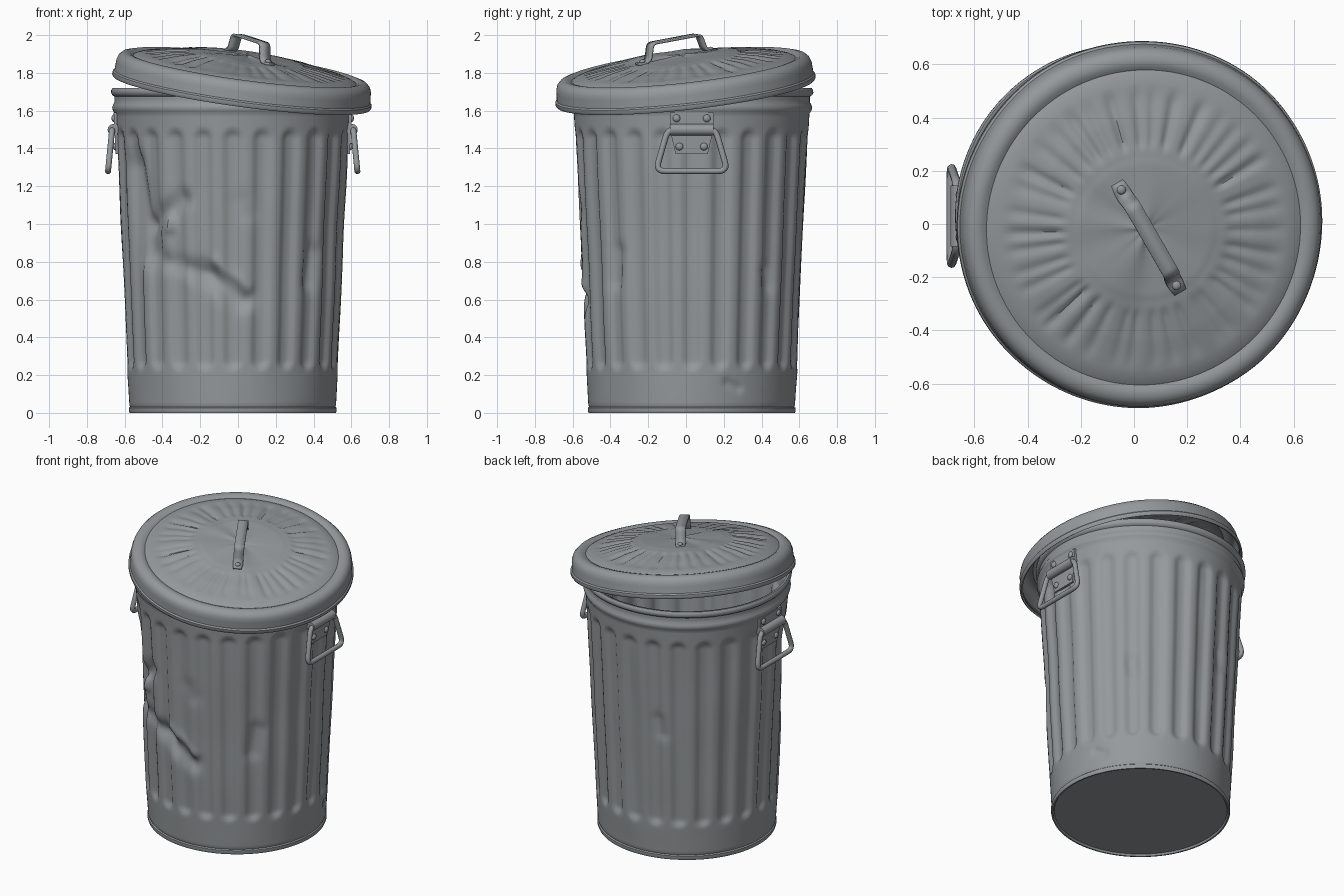
import bpy, bmesh, math, random
from math import sin, cos, pi, hypot, atan2, exp
from mathutils import Vector, Matrix, noise

cube = bpy.data.objects.get("Cube")
if cube:
    bpy.data.objects.remove(cube, do_unlink=True)

steel = bpy.data.materials.new("galvanised steel")
steel.use_nodes = True
COLOUR = (0.30, 0.32, 0.33, 1)
steel.diffuse_color = COLOUR
steel.node_tree.nodes["Principled BSDF"].inputs["Base Color"].default_value = COLOUR

AXIS = Vector((-0.028, 0.03, 0))     # centre line of the can
FLUTES = 24
SEGMENTS = FLUTES * 10


def finish(name, bm, matrix=Matrix(), thickness=0, angle=40):
    """Turn a bmesh into a shaded object."""
    bmesh.ops.recalc_face_normals(bm, faces=bm.faces)
    mesh = bpy.data.meshes.new(name)
    bm.to_mesh(mesh)
    bm.free()
    mesh.materials.append(steel)
    obj = bpy.data.objects.new(name, mesh)
    bpy.context.collection.objects.link(obj)
    obj.matrix_world = matrix
    if thickness:
        mod = obj.modifiers.new("sheet", "SOLIDIFY")
        mod.thickness, mod.offset = thickness, -1
    bpy.ops.object.select_all(action="DESELECT")
    bpy.context.view_layer.objects.active = obj
    obj.select_set(True)
    bpy.ops.object.shade_smooth_by_angle(angle=math.radians(angle))
    return obj


def revolve(name, profile, step, shift, matrix, thickness):
    """Lathe a profile, subdivided to step; shift(r, a, z) returns new (r, z)."""
    rows = []
    for (r0, z0), (r1, z1) in zip(profile, profile[1:]):
        n = max(1, round(hypot(r1 - r0, z1 - z0) / step))
        rows += [(r0 + (r1 - r0) * i / n, z0 + (z1 - z0) * i / n) for i in range(n)]
    rows.append(profile[-1])
    bm = bmesh.new()
    rings = []
    for r, z in rows:
        ring = []
        for i in range(SEGMENTS):
            a = 2 * pi * i / SEGMENTS
            rr, zz = shift(r, a, z)
            ring.append(bm.verts.new((rr * cos(a), rr * sin(a), zz)))
        rings.append(ring)
    for low, high in zip(rings, rings[1:]):
        for i in range(SEGMENTS):
            j = (i + 1) % SEGMENTS
            bm.faces.new((low[i], low[j], high[j], high[i]))
    # close whichever end meets the centre line
    tip = min((rings[0], rings[-1]), key=lambda k: hypot(k[0].co.x, k[0].co.y))
    bm.faces.new(tip)
    return finish(name, bm, matrix, thickness)


def smooth(t):
    t = min(1, max(0, t))
    return t * t * (3 - 2 * t)


def wrap(a):
    return (a + pi) % (2 * pi) - pi


# Dents: segment start and end as (arc from the front, height), width, depth
DENTS = [((-0.62, 1.30), (-0.52, 0.86), 0.10, 0.055),
         ((-0.50, 1.00), (-0.28, 1.13), 0.06, 0.032),
         ((-0.38, 0.80), (-0.12, 0.74), 0.06, 0.022),
         ((-0.16, 0.74), (0.06, 0.60), 0.07, 0.038),
         ((-0.36, 1.02), (-0.36, 0.98), 0.035, -0.02),
         ((-0.10, 0.80), (0.08, 0.66), 0.04, -0.014),
         ((0.50, 0.85), (0.47, 0.70), 0.06, 0.02),
         ((0.05, 1.12), (0.08, 1.06), 0.07, 0.010),
         ((1.40, 0.75), (1.42, 0.68), 0.05, 0.014),
         ((-1.70, 0.95), (-1.68, 0.86), 0.05, 0.015),
         ((1.15, 0.16), (1.22, 0.13), 0.03, 0.012)]


def shape_body(r, a, z):
    if r < 0.53 or z > 1.6 or z < 0.06:
        return r, z
    # pressed flutes with rounded ends
    pitch = 2 * pi / FLUTES
    off = ((a + pi / 2 + pitch / 2) % pitch - pitch / 2) * 0.6
    d = hypot(off, max(0, 0.28 - z, z - 1.45))
    flute = 0.02 * smooth((0.062 - d) / 0.045)
    # crumpled dents
    u = wrap(a + pi / 2) * 0.6
    push = 0
    for (u0, z0), (u1, z1), width, depth in DENTS:
        du, dz = u1 - u0, z1 - z0
        t = min(1, max(0, ((u - u0) * du + (z - z0) * dz) / (du * du + dz * dz)))
        d = hypot(u - u0 - t * du, z - z0 - t * dz) / width
        push += depth * exp(-d * d * 1.6)
    flute *= 1 - smooth(abs(push) / 0.06)
    wobble = 0.005 * noise.noise((u * 3, z * 2.5, cos(a)))
    wobble *= smooth((z - 0.06) / 0.2) * smooth((1.6 - z) / 0.2)
    return r - flute - push + wobble, z


# Can body with base roll, top bead and rolled lip
body_profile = [(0.02, 0.012), (0.53, 0.012), (0.537, 0), (0.546, 0), (0.55, 0.01),
                (0.55, 0.026), (0.543, 0.032), (0.547, 0.042), (0.556, 0.20),
                (0.618, 1.50), (0.624, 1.585), (0.634, 1.60), (0.638, 1.615),
                (0.634, 1.63), (0.626, 1.645), (0.626, 1.675), (0.638, 1.682),
                (0.644, 1.695), (0.643, 1.71), (0.635, 1.72), (0.622, 1.72)]
revolve("can_body", body_profile, 0.016, shape_body, Matrix.Translation(AXIS), 0.012)

# Tilted lid with irregular radial pleats
tilt = Vector((0, 0, 1)).rotation_difference(Vector((0.134, -0.11, 1)))
LID = Matrix.Translation((0.02, 0, 1.70)) @ tilt.to_matrix().to_4x4()
random.seed(4)
PLEATS = [(2 * pi * (i + random.uniform(-0.25, 0.25)) / 38, random.uniform(0.5, 1.2))
          for i in range(38)]


def shape_lid(r, a, z):
    direction = (cos(a) * 1.6, sin(a) * 1.6, r * 2)
    if r > 0.6:
        return r + 0.006 * noise.noise(direction), z
    band = smooth((r - 0.29) / 0.05) * smooth((0.55 - r) / 0.07)
    patch = 0.7 + 0.6 * noise.noise((cos(a) * 2, sin(a) * 2, 5))
    for centre, strength in PLEATS:
        d = wrap(a - centre)
        if abs(d) < 0.2:
            z -= 0.016 * band * strength * patch * exp(-(d / 0.042) ** 2)
    return r, z + 0.012 * noise.noise(direction) * smooth((0.6 - r) / 0.2)


lid_profile = [(0.676, 0.012), (0.676, 0), (0.686, -0.006), (0.693, 0.004), (0.692, 0.02),
               (0.684, 0.028), (0.68, 0.085), (0.672, 0.108), (0.655, 0.125),
               (0.63, 0.132), (0.61, 0.128), (0.595, 0.120), (0.58, 0.128),
               (0.55, 0.138), (0.42, 0.165), (0.30, 0.182), (0.275, 0.184),
               (0.25, 0.188), (0.02, 0.196)]
revolve("lid", lid_profile, 0.014, shape_lid, LID, 0.01)


def rounded(points, radius, closed=False):
    """Replace corners with short arcs."""
    pts = [Vector(p) for p in points]
    out = []
    for i, p in enumerate(pts):
        if not closed and i in (0, len(pts) - 1):
            out.append(p)
            continue
        before, after = pts[i - 1], pts[(i + 1) % len(pts)]
        s = p + (before - p).normalized() * radius
        e = p + (after - p).normalized() * radius
        for k in range(7):
            t = k / 6
            out.append(s * (1 - t) ** 2 + p * 2 * t * (1 - t) + e * t * t)
    return out


def rivet(name, radius, matrix):
    bm = bmesh.new()
    bmesh.ops.create_uvsphere(bm, u_segments=16, v_segments=8, radius=radius)
    bmesh.ops.scale(bm, vec=(1, 1, 0.6), verts=bm.verts)
    finish(name, bm, matrix)


# Lid strap handle, riveted at both feet
direction = Vector((0.21, -0.36, 0)).normalized()
side = Vector((-direction.y, direction.x, 0))
strap_base = LID @ Matrix.Translation((0.01, -0.03, 0.194)) @ Matrix(
    (direction, side, (0, 0, 1))).transposed().to_4x4()
path = rounded([(-0.24, 0, 0.004), (-0.18, 0, 0.004), (-0.155, 0, 0.10),
                (0.155, 0, 0.10), (0.18, 0, 0.004), (0.24, 0, 0.004)], 0.03)
bm = bmesh.new()
previous = None
for p in path:
    half = 0.031 - 0.006 * smooth((abs(p.x) - 0.2) / 0.04)
    pair = [bm.verts.new(p + Vector((0, s * half, 0))) for s in (-1, 1)]
    if previous:
        bm.faces.new((previous[0], pair[0], pair[1], previous[1]))
    previous = pair
finish("lid_handle", bm, strap_base, 0.012)
for end, x in (("back", -0.21), ("front", 0.21)):
    rivet(f"lid_rivet_{end}", 0.017, strap_base @ Matrix.Translation((x, 0, 0.008)))


# Side handles: riveted plate, hinge roll and hanging wire loop
def side_handle(label, turn):
    base = Matrix.Translation(AXIS) @ Matrix.Rotation(turn, 4, "Z")
    lean = Matrix.Rotation(0.048, 4, "Y")
    mount = base @ Matrix.Translation((0.617, 0, 1.48)) @ lean
    bm = bmesh.new()
    outline = [(-0.115, 0.11), (0.115, 0.11), (0.115, 0.02), (0.085, -0.11),
               (-0.085, -0.11), (-0.115, 0.02)]
    face = bm.faces.new([bm.verts.new((-0.008, y, z)) for y, z in outline])
    grown = bmesh.ops.extrude_face_region(bm, geom=[face])["geom"]
    bmesh.ops.translate(bm, vec=(0.016, 0, 0),
                        verts=[v for v in grown if isinstance(v, bmesh.types.BMVert)])
    finish(f"{label}_handle_plate", bm, mount)
    bm = bmesh.new()
    bmesh.ops.create_cone(bm, cap_ends=True, segments=24, radius1=0.03, radius2=0.03, depth=0.23)
    finish(f"{label}_handle_hinge", bm,
           mount @ Matrix.Translation((0.014, 0, 0.02)) @ Matrix.Rotation(pi / 2, 4, "X"))
    for i, (y, z) in enumerate([(-0.08, 0.08), (0.08, 0.08), (-0.065, -0.07), (0.065, -0.07)]):
        rivet(f"{label}_handle_rivet_{i + 1}", 0.02,
              mount @ Matrix.Translation((0.009, y, z)) @ Matrix.Rotation(pi / 2, 4, "Y"))
    curve = bpy.data.curves.new(f"{label}_handle_loop", "CURVE")
    curve.dimensions = "3D"
    curve.bevel_depth, curve.bevel_resolution = 0.016, 3
    loop = rounded([(0.638, -0.125, 1.505), (0.638, 0.125, 1.505),
                    (0.66, 0.19, 1.28), (0.66, -0.19, 1.28)], 0.05, True)
    spline = curve.splines.new("POLY")
    spline.points.add(len(loop) - 1)
    for point, co in zip(spline.points, loop):
        point.co = (*co, 1)
    spline.use_cyclic_u = True
    curve.materials.append(steel)
    obj = bpy.data.objects.new(f"{label}_handle_loop", curve)
    bpy.context.collection.objects.link(obj)
    obj.matrix_world = base


side_handle("left", 0)
side_handle("right", pi)
